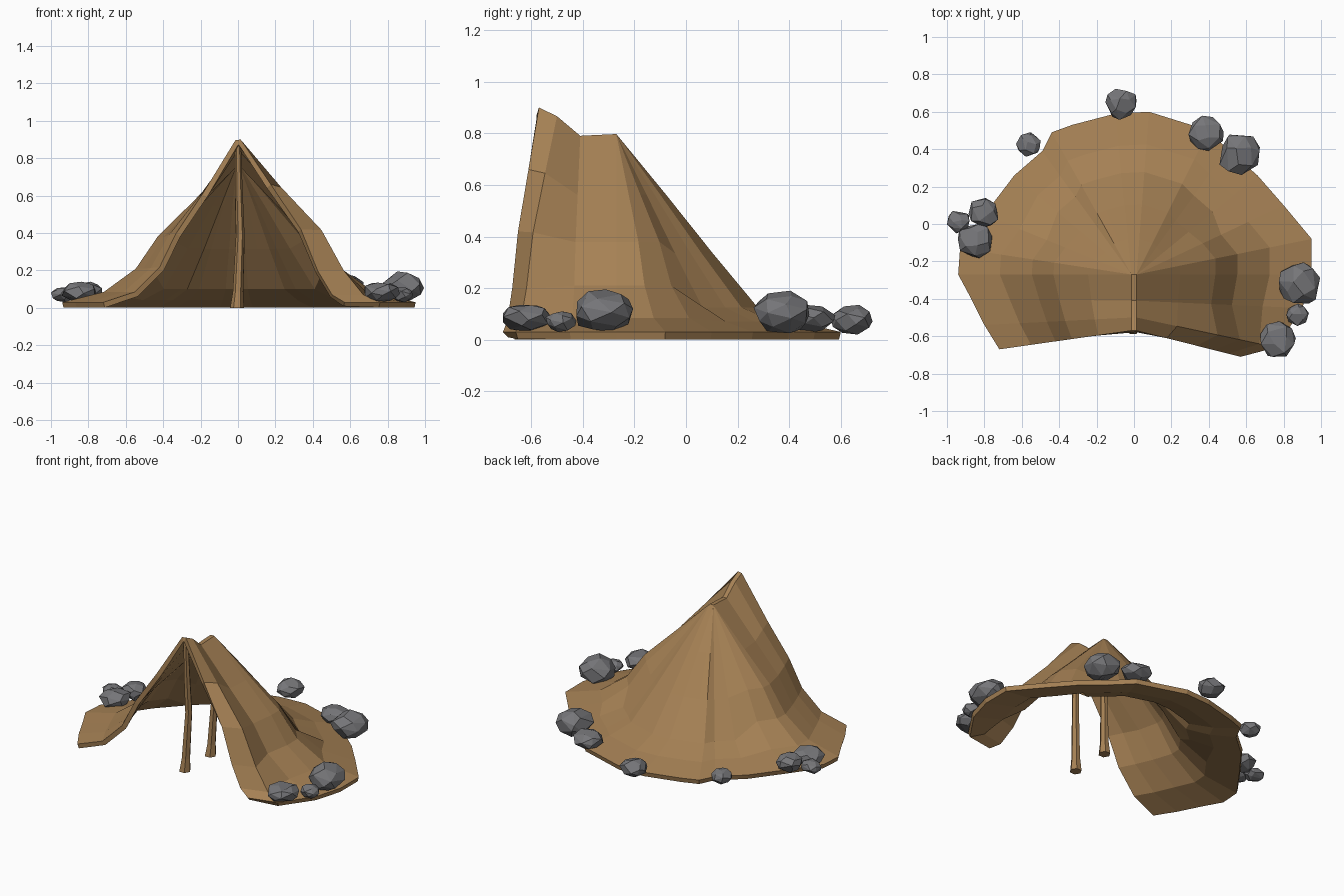
import bpy, bmesh, math, random
from mathutils import Vector

if "Cube" in bpy.data.objects:
    bpy.data.objects.remove(bpy.data.objects["Cube"])

random.seed(7)


def material(name, colour):
    m = bpy.data.materials.new(name)
    m.diffuse_color = (*colour, 1)
    m.use_nodes = True
    m.node_tree.nodes["Principled BSDF"].inputs["Base Color"].default_value = m.diffuse_color
    return m


HIDE = material("tan hide", (0.38, 0.22, 0.09))
STONE = material("grey stone", (0.18, 0.18, 0.19))


def finish(bm, name, mat):
    me = bpy.data.meshes.new(name)
    bm.to_mesh(me)
    bm.free()
    me.materials.append(mat)
    ob = bpy.data.objects.new(name, me)
    bpy.context.collection.objects.link(ob)
    return ob


# Slope profiles from ridge to hem: (fraction outward, height)
FRONT = [(0, 0.9), (0.29, 0.66), (0.58, 0.42), (0.74, 0.2), (0.88, 0.07), (1, 0.03)]
SIDE = [(0, 0.8), (0.25, 0.565), (0.45, 0.38), (0.575, 0.21), (0.76, 0.085), (1, 0.03)]
BACK = [(0, 0.8), (0.22, 0.565), (0.43, 0.335), (0.63, 0.125), (0.8, 0.07), (1, 0.03)]
RIDGE = {-0.57: 0.9, -0.5: 0.865, -0.41: 0.79, -0.27: 0.797}

# Hem points: (x, y, ridge y, profile)
right = [(0.57, -0.71, -0.57, FRONT), (0.76, -0.66, -0.5, FRONT), (0.9, -0.45, -0.41, SIDE),
         (0.95, -0.27, -0.27, SIDE), (0.95, -0.08, -0.27, SIDE), (0.8, 0.1, -0.27, SIDE),
         (0.66, 0.26, -0.27, BACK), (0.5, 0.4, -0.27, BACK), (0.4, 0.5, -0.27, BACK),
         (0.24, 0.55, -0.27, BACK), (0.08, 0.6, -0.27, BACK)]
left = [(-0.72, -0.67, -0.57, SIDE), (-0.8, -0.54, -0.5, SIDE), (-0.87, -0.4, -0.41, SIDE),
        (-0.94, -0.27, -0.27, SIDE), (-0.93, -0.13, -0.27, SIDE), (-0.8, 0.05, -0.27, SIDE),
        (-0.64, 0.26, -0.27, BACK), (-0.49, 0.39, -0.27, BACK), (-0.44, 0.49, -0.27, BACK),
        (-0.33, 0.53, -0.27, BACK), (-0.1, 0.59, -0.27, BACK)]

# Draped cover: spokes joined into a skin, plus a narrow ridge strip
bm = bmesh.new()
spokes = []
for hx, hy, ry, prof in right + left[::-1]:
    rx = math.copysign(0.014, hx)
    top = RIDGE[ry]
    row = []
    for t, z in prof:
        z = 0.03 + (z - 0.03) * (1 + (top / prof[0][1] - 1) * (1 - t) ** 1.5)
        row.append(bm.verts.new((rx + (hx - rx) * t, ry + (hy - ry) * t, z)))
    spokes.append(row)
for a, b in zip(spokes, spokes[1:]):
    for i in range(len(a) - 1):
        bm.faces.new((a[i], a[i + 1], b[i + 1], b[i]))
for k in range(3):
    bm.faces.new((spokes[k][0], spokes[k + 1][0], spokes[-2 - k][0], spokes[-1 - k][0]))
bmesh.ops.remove_doubles(bm, verts=bm.verts, dist=0.0005)
bmesh.ops.recalc_face_normals(bm, faces=bm.faces)
if sum(f.normal.z * f.calc_area() for f in bm.faces) < 0:
    bmesh.ops.reverse_faces(bm, faces=bm.faces)
cover = finish(bm, "tent_cover", HIDE)
solid = cover.modifiers.new("thickness", "SOLIDIFY")
solid.thickness = 0.03
solid.offset = -1


# Rough wooden poles: six-sided, tapered and slightly bent
def pole(name, y, height):
    bm = bmesh.new()
    rings = []
    for t, r, dx in [(0, 0.037, -0.005), (0.1, 0.028, 0), (0.45, 0.023, 0.012),
                     (0.75, 0.02, 0.004), (1, 0.016, 0)]:
        rings.append([bm.verts.new((dx + r * math.cos(a * math.pi / 3),
                                    y + dx + r * math.sin(a * math.pi / 3), height * t))
                      for a in range(6)])
    for a, b in zip(rings, rings[1:]):
        for i in range(6):
            j = (i + 1) % 6
            bm.faces.new((a[i], a[j], b[j], b[i]))
    bm.faces.new(rings[0][::-1])
    bm.faces.new(rings[-1])
    finish(bm, name, HIDE)


pole("front_pole", -0.55, 0.87)
pole("rear_pole", -0.28, 0.775)


# Faceted stones: hull of evenly spread, jittered points fitted to a size
def stone(name, x, y, r, z0, z1):
    bm = bmesh.new()
    n, spin = 24, random.random() * 6
    pts = []
    for i in range(n):
        c = 1 - 2 * (i + 0.5) / n
        a = spin + i * 2.39996 + random.uniform(-0.3, 0.3)
        s = math.sqrt(1 - c * c)
        pts.append(Vector((s * math.cos(a), s * math.sin(a), c)) * random.uniform(0.9, 1.05))
    lo = [min(p[k] for p in pts) for k in range(3)]
    hi = [max(p[k] for p in pts) for k in range(3)]
    start, size = (x - r, y - r, z0), (2 * r, 2 * r, z1 - z0)
    for p in pts:
        bm.verts.new([start[k] + size[k] * (p[k] - lo[k]) / (hi[k] - lo[k]) for k in range(3)])
    hull = bmesh.ops.convex_hull(bm, input=bm.verts)
    bmesh.ops.delete(bm, geom=[v for v in hull["geom_interior"]
                               if isinstance(v, bmesh.types.BMVert)], context="VERTS")
    bmesh.ops.dissolve_limit(bm, angle_limit=math.radians(14), verts=bm.verts, edges=bm.edges)
    bmesh.ops.recalc_face_normals(bm, faces=bm.faces)
    finish(bm, name, STONE)


for i, s in enumerate([(-0.07, 0.64, 0.083, 0.02, 0.135), (-0.565, 0.425, 0.066, 0.02, 0.11),
                       (-0.805, 0.06, 0.079, 0.03, 0.14), (-0.94, 0.01, 0.06, 0.03, 0.11),
                       (-0.85, -0.09, 0.092, 0.03, 0.14), (0.885, -0.315, 0.11, 0.03, 0.195),
                       (0.875, -0.485, 0.06, 0.03, 0.11), (0.77, -0.615, 0.095, 0.03, 0.135),
                       (0.565, 0.37, 0.108, 0.025, 0.19), (0.385, 0.485, 0.094, 0.025, 0.135)]):
    stone(f"hem_stone_{i + 1}", *s)
